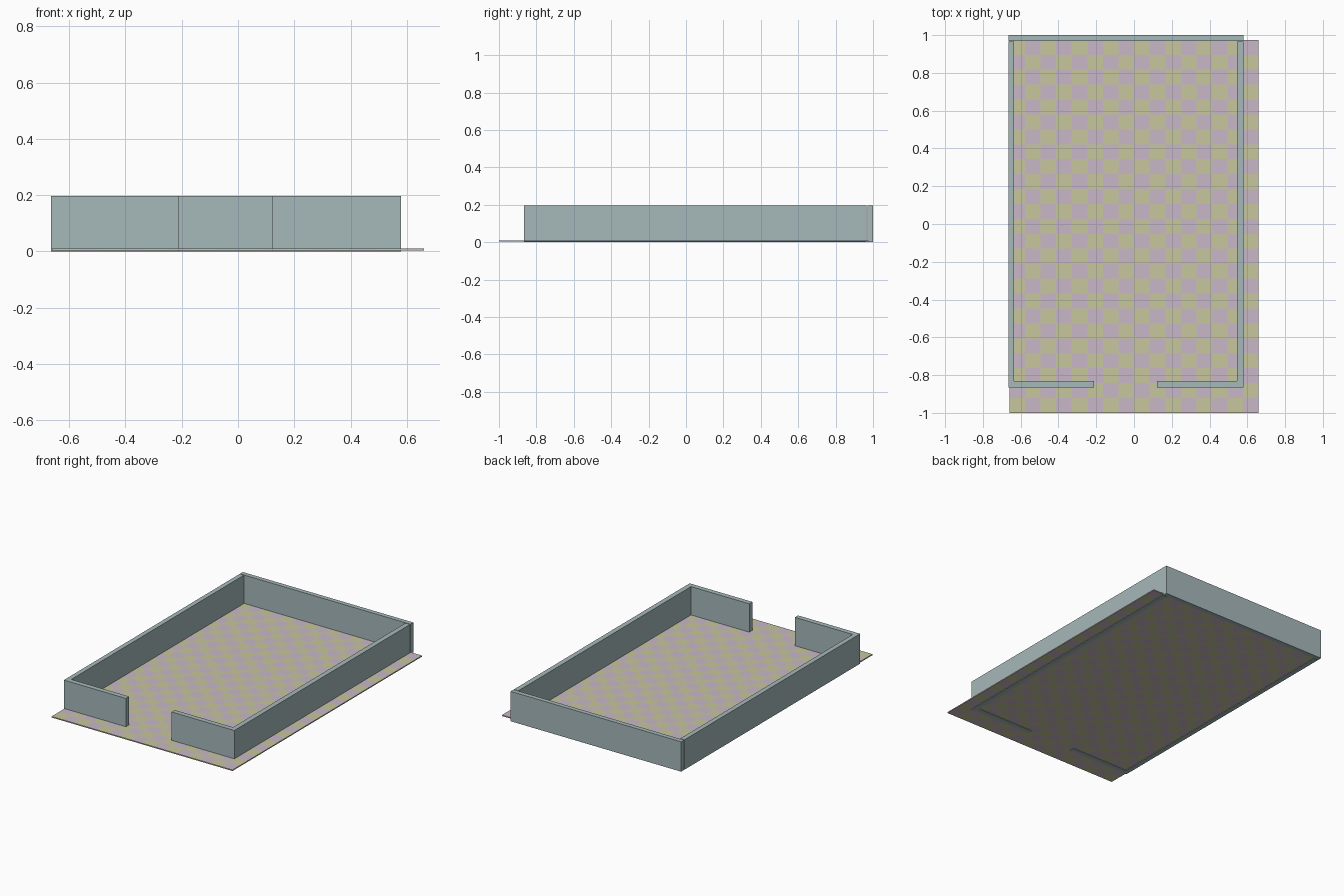
import bpy, bmesh
from mathutils import Matrix

if "Cube" in bpy.data.objects:
    bpy.data.objects.remove(bpy.data.objects["Cube"])


def material(name, rgb):
    m = bpy.data.materials.new(name)
    m.diffuse_color = (*rgb, 1)
    m.use_nodes = True
    m.node_tree.nodes["Principled BSDF"].inputs["Base Color"].default_value = m.diffuse_color
    return m


wall_mat = material("wall_paint", (0.38, 0.48, 0.49))
tile_a = material("tile_yellow", (0.57, 0.57, 0.34))
tile_b = material("tile_mauve", (0.58, 0.48, 0.57))


def add_object(name, bm, mats):
    me = bpy.data.meshes.new(name)
    bm.to_mesh(me)
    bm.free()
    for m in mats:
        me.materials.append(m)
    ob = bpy.data.objects.new(name, me)
    bpy.context.collection.objects.link(ob)
    return ob


def wall(name, x0, x1, y0, y1, z0=0.0, z1=0.197):
    bm = bmesh.new()
    mat = Matrix.Translation(((x0 + x1) / 2, (y0 + y1) / 2, (z0 + z1) / 2)) \
        @ Matrix.Diagonal((x1 - x0, y1 - y0, z1 - z0, 1))
    bmesh.ops.create_cube(bm, size=1, matrix=mat)
    return add_object(name, bm, [wall_mat])


# Checkered floor slab, one quad per tile
COLS, ROWS = 16, 25
X0, X1, Y0, Y1 = -0.66, 0.66, -1.0, 0.975
bm = bmesh.new()
bmesh.ops.create_grid(
    bm, x_segments=COLS, y_segments=ROWS, size=1,
    matrix=Matrix.Translation((0, (Y0 + Y1) / 2, 0.01))
    @ Matrix.Diagonal((X1, (Y1 - Y0) / 2, 1, 1)))
for f in bm.faces:
    c = f.calc_center_median()
    col = int((c.x - X0) / (X1 - X0) * COLS)
    row = int((c.y - Y0) / (Y1 - Y0) * ROWS)
    f.material_index = (col + row) % 2
floor = add_object("tiled_floor", bm, [tile_a, tile_b])
thick = floor.modifiers.new("thickness", "SOLIDIFY")
thick.thickness = 0.007
thick.offset = -1

# Perimeter walls with an entrance gap at the front
wall("left_wall", -0.665, -0.634, -0.832, 0.966)
wall("right_wall", 0.546, 0.579, -0.832, 0.966)
wall("back_wall", -0.665, 0.579, 0.97, 1.0)
wall("front_wall_left", -0.665, -0.212, -0.865, -0.832)
wall("front_wall_right", 0.121, 0.579, -0.865, -0.832)
